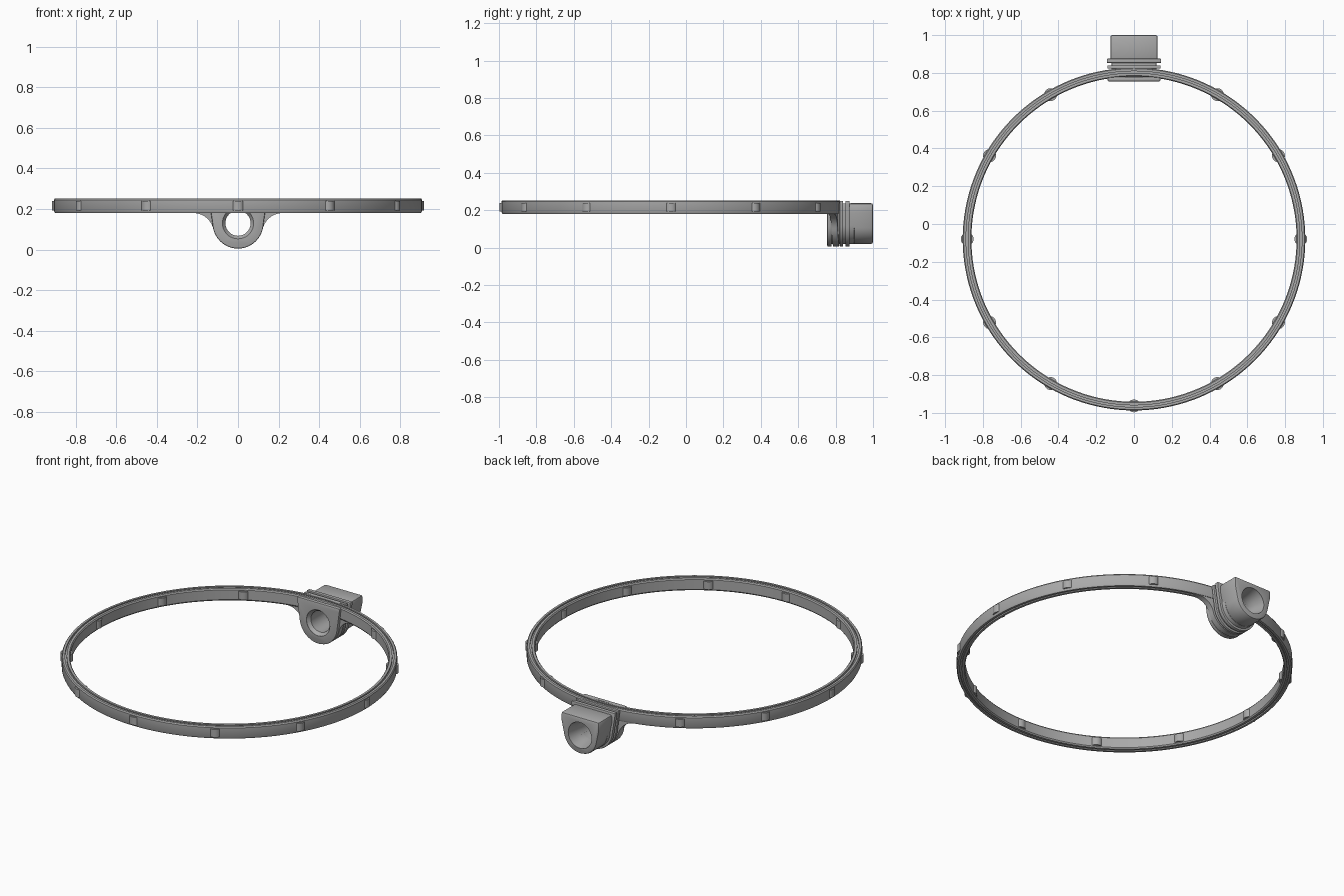
import bpy, bmesh, math
from mathutils import Matrix

if "Cube" in bpy.data.objects:
    bpy.data.objects.remove(bpy.data.objects["Cube"])

CY = -0.08        # ring centre in y
HOLE_Z = 0.13     # height of the socket axis
R_MID = 0.883     # middle radius of the ring

grey = bpy.data.materials.new("plain grey")
grey.use_nodes = True
grey.diffuse_color = (0.4, 0.4, 0.4, 1)
grey.node_tree.nodes["Principled BSDF"].inputs["Base Color"].default_value = (0.4, 0.4, 0.4, 1)


def make(name, bm):
    bmesh.ops.recalc_face_normals(bm, faces=bm.faces)
    mesh = bpy.data.meshes.new(name)
    bm.to_mesh(mesh)
    bm.free()
    mesh.materials.append(grey)
    obj = bpy.data.objects.new(name, mesh)
    bpy.context.collection.objects.link(obj)
    return obj


def lathe(name, profile, steps, place):
    """Spin a closed (radius, height) profile about z."""
    bm = bmesh.new()
    loops = []
    for i in range(steps):
        a = math.tau * i / steps
        loops.append([bm.verts.new((r * math.cos(a), r * math.sin(a), h)) for r, h in profile])
    n = len(profile)
    for i in range(steps):
        p, q = loops[i], loops[(i + 1) % steps]
        for j in range(n):
            k = (j + 1) % n
            bm.faces.new((p[j], q[j], q[k], p[k]))
    bmesh.ops.transform(bm, matrix=place, verts=bm.verts)
    return make(name, bm)


def shield(name, half, radius, top, drop, y0, y1, bevel):
    """Flat-topped, round-bottomed plate, extruded along y."""
    px, pz = half, top - drop - HOLE_Z
    start = math.atan2(pz, px) - math.acos(radius / math.hypot(px, pz))
    end = -math.pi - start
    pts = [(-half, top), (half, top), (half, top - drop)]
    for i in range(33):
        a = start + (end - start) * i / 32
        pts.append((radius * math.cos(a), HOLE_Z + radius * math.sin(a)))
    pts.append((-half, top - drop))
    bm = bmesh.new()
    face = bm.faces.new([bm.verts.new((x, y0, z)) for x, z in pts])
    ext = bmesh.ops.extrude_face_region(bm, geom=[face])
    bmesh.ops.translate(bm, vec=(0, y1 - y0, 0),
                        verts=[v for v in ext["geom"] if isinstance(v, bmesh.types.BMVert)])
    obj = make(name, bm)
    mod = obj.modifiers.new("edge", "BEVEL")
    mod.width, mod.segments, mod.limit_method = bevel, 2, "ANGLE"
    return obj


# Hoop with a fine groove round its top and bottom
half_profile = [(0.907, 0.19), (0.907, 0.245), (0.902, 0.252), (0.889, 0.252), (0.889, 0.242),
                (0.880, 0.242), (0.880, 0.252), (0.866, 0.252), (0.861, 0.245), (0.861, 0.187),
                (0.866, 0.18), (0.880, 0.18), (0.880, 0.188), (0.889, 0.188), (0.889, 0.18),
                (0.902, 0.18)]
ring = lathe("ring", half_profile, 144, Matrix.Translation((0, CY, 0)))

# Tab under the hoop, bent to its curve, with concave fillets at each side
R, FR, FX = 0.125, 0.1008, 0.22
fz = 0.18 - FR
meet = math.atan2(fz - HOLE_Z, FX)
right = []
for i in range(15):
    a = -math.pi / 2 + (meet + math.pi / 2) * i / 14
    right.append((R * math.cos(a), HOLE_Z + R * math.sin(a)))
for i in range(1, 11):
    a = math.pi + meet + (math.pi / 2 - math.pi - meet) * i / 10
    right.append((FX + FR * math.cos(a), fz + FR * math.sin(a)))
outline = [(-x, z) for x, z in reversed(right[1:])] + right
bm = bmesh.new()
columns = []
for x, z in outline:
    col = []
    for r, h in ((0.866, z), (0.899, z), (0.899, 0.215), (0.866, 0.215)):
        col.append(bm.verts.new((x, CY + math.sqrt(r * r - x * x), h)))
    columns.append(col)
for p, q in zip(columns, columns[1:]):
    for j in range(4):
        k = (j + 1) % 4
        bm.faces.new((p[j], q[j], q[k], p[k]))
bm.faces.new(columns[0])
bm.faces.new(columns[-1])
tab = make("ring_tab", bm)

# Socket: core, clamping plates and rear housing
parts = [
    ring, tab,
    shield("socket_core", 0.118, 0.112, 0.236, 0.04, 0.765, 0.9, 0.003),
    shield("inner_plate", 0.14, 0.125, 0.25, 0.02, 0.755, 0.779, 0.006),
    shield("outer_plate", 0.14, 0.125, 0.25, 0.02, 0.822, 0.839, 0.003),
    shield("rear_flange", 0.143, 0.125, 0.25, 0.02, 0.853, 0.875, 0.003),
    shield("rear_housing", 0.125, 0.11, 0.237, 0.05, 0.87, 1.0, 0.01),
]

# Through hole, chamfered at both mouths
bore = [(0.0001, -0.1), (0.077, -0.1), (0.077, 0.756), (0.062, 0.775),
        (0.062, 0.94), (0.077, 0.992), (0.077, 1.1), (0.0001, 1.1)]
cutter = lathe("bore_cutter", [(r, max(h, 0.7)) for r, h in bore], 48,
               Matrix.Translation((0, 0, HOLE_Z)) @ Matrix.Rotation(-math.pi / 2, 4, "X"))
cutter.hide_render = True
for obj in parts:
    mod = obj.modifiers.new("bore", "BOOLEAN")
    mod.operation, mod.solver, mod.object = "DIFFERENCE", "EXACT", cutter
    bpy.context.view_layer.objects.active = obj
    for m in list(obj.modifiers):
        bpy.ops.object.modifier_apply(modifier=m.name)
bpy.data.objects.remove(cutter)

# Rounded studs through the hoop, skipping the socket position
for i in range(12):
    if i == 3:
        continue
    a = math.tau * i / 12
    bm = bmesh.new()
    bmesh.ops.create_cone(bm, cap_ends=True, segments=32, radius1=0.034, radius2=0.034, depth=0.047)
    bmesh.ops.translate(bm, vec=(R_MID * math.cos(a), CY + R_MID * math.sin(a), 0.215),
                        verts=bm.verts)
    parts.append(make("stud_%d" % i, bm))

# Smooth shading with crisp edges
for obj in parts:
    bpy.ops.object.select_all(action="DESELECT")
    obj.select_set(True)
    bpy.context.view_layer.objects.active = obj
    bpy.ops.object.shade_smooth_by_angle(angle=math.radians(30))
